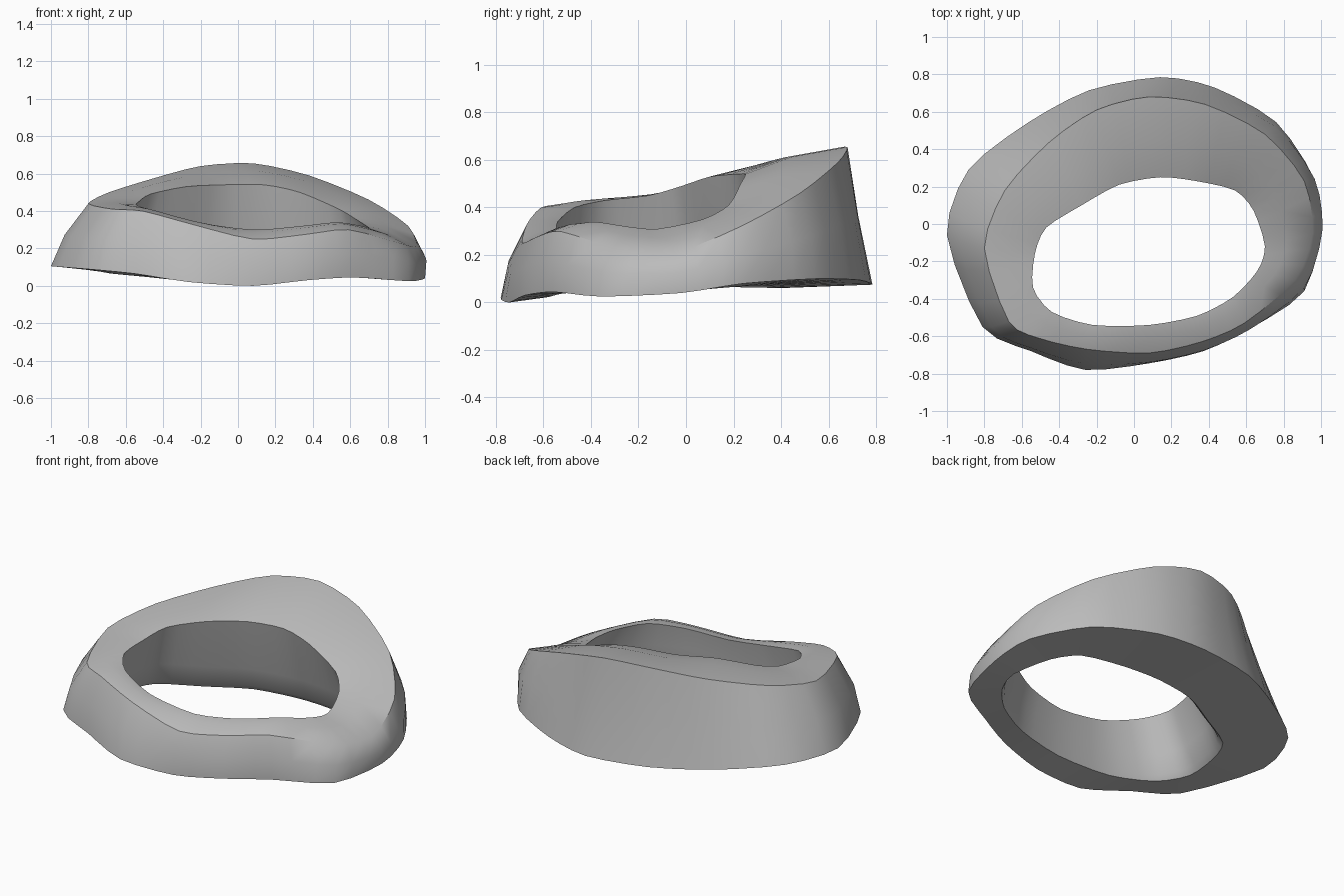
import bpy
import bmesh
import math
from mathutils import Vector

STEPS = 3                             # samples between neighbouring stations
TENSION = 0.38                        # roundness of the loops
CENTRE = Vector((0.15, -0.35, 0))     # the opening flares away from here

# Matching stations run counter-clockwise from +x, in hundredths of a unit
OUTER_BASE = [
    (100, -2, 4), (96.5, 24, 8), (76, 54.5, 10), (43, 73, 9.5),
    (14, 78.5, 7.5), (-24, 71.5, 8), (-57, 54, 8.5), (-88.5, 29, 10.5),
    (-100, -6, 10.5), (-81, -55, 9), (-55, -68, 6.5), (-26, -78, 2),
    (8, -74.5, 0), (37, -68, 3), (62, -56, 4.5), (91, -36, 2.5)]
OUTER_RIM = [
    (95.5, -5, 21), (91, 23, 32), (70, 48, 46), (38, 64, 59),
    (8, 68, 65.5), (-20, 61, 64), (-45, 44, 57.5), (-69, 18, 50),
    (-80, -13, 44), (-67, -52, 41), (-51, -61, 40), (-25, -67, 33),
    (8, -69, 25), (36, -63, 27.5), (59, -53, 30), (86, -30, 23)]
INNER_RIM = [
    (70, -12, 31), (64, 7, 35), (54, 18, 41), (33, 23, 50),
    (14, 25, 54), (-8, 21, 54), (-28, 10, 53), (-47, -2, 49),
    (-53, -16, 45), (-54, -34, 43), (-44, -47, 40), (-22, -54, 34),
    (8, -54, 30), (34, -49, 32), (53, -39, 34), (66, -25, 32)]


def smooth_loop(stations):
    """Closed curve through all stations."""
    pts = [Vector(p) / 100 for p in stations]
    count = len(pts)
    result = []
    for i in range(count):
        a, b, c, d = (pts[(i + k) % count] for k in (-1, 0, 1, 2))
        leave, arrive = (c - a) * TENSION, (d - b) * TENSION
        for s in range(STEPS):
            t = s / STEPS
            ease = t * t * (3 - 2 * t)
            result.append(b.lerp(c, ease)
                          + leave * t * (1 - t) ** 2
                          - arrive * t * t * (1 - t))
    return result


def widen(loop, factor, heights):
    """Scale a loop sideways about the centre and set its heights."""
    result = []
    for p, z in zip(loop, heights):
        q = CENTRE + (p - CENTRE) * factor
        result.append(Vector((q.x, q.y, z)))
    return result


def blend(first, second, amount):
    return [p.lerp(q, amount) for p, q in zip(first, second)]


base = smooth_loop(OUTER_BASE)
rim = smooth_loop(OUTER_RIM)
lip = smooth_loop(INNER_RIM)

# Outer wall swells at the sides and front, and flattens at the back
wall = []
for p in blend(base, rim, 0.5):
    swell = 1.03 - 0.06 * max(0, p.y - 0.6 * max(0, p.x))
    wall.append(Vector((p.x * swell, p.y * swell, p.z)))

# Top band is gently crowned, mostly at the back
crown = [p + Vector((0, 0, 0.01 + 0.025 * max(0, p.y)))
         for p in blend(rim, lip, 0.55)]

# Opening flares downwards to a small stepped edge underneath
floor = [(p.z + 0.045) / 2 for p in base]
throat = widen(lip, 1.12, [z + 0.15 for z in floor])
step = widen(lip, 1.18, [z + 0.03 for z in floor])
underside = widen(lip, 1.22, floor)

sections = [base, wall, rim, crown, lip, throat, step, underside]

# Skin the closed ring of sections
bm = bmesh.new()
rings = [[bm.verts.new(p) for p in loop] for loop in sections]
count = len(base)
for k, ring in enumerate(rings):
    following = rings[(k + 1) % len(rings)]
    for i in range(count):
        j = (i + 1) % count
        bm.faces.new((ring[i], ring[j], following[j], following[i]))
bmesh.ops.recalc_face_normals(bm, faces=bm.faces)

cube = bpy.data.objects.get("Cube")
if cube:
    bpy.data.objects.remove(cube, do_unlink=True)

mesh = bpy.data.meshes.new("contoured_ring")
bm.to_mesh(mesh)
bm.free()
body = bpy.data.objects.new("contoured_ring", mesh)
bpy.context.collection.objects.link(body)

# Single plain grey
grey = bpy.data.materials.new("plain_grey")
grey.use_nodes = True
colour = (0.5, 0.5, 0.5, 1)
grey.diffuse_color = colour
grey.node_tree.nodes["Principled BSDF"].inputs["Base Color"].default_value = colour
mesh.materials.append(grey)

# Smooth surfaces with crisp rims
bpy.ops.object.select_all(action="DESELECT")
body.select_set(True)
bpy.context.view_layer.objects.active = body
bpy.ops.object.shade_smooth_by_angle(angle=math.radians(35))
